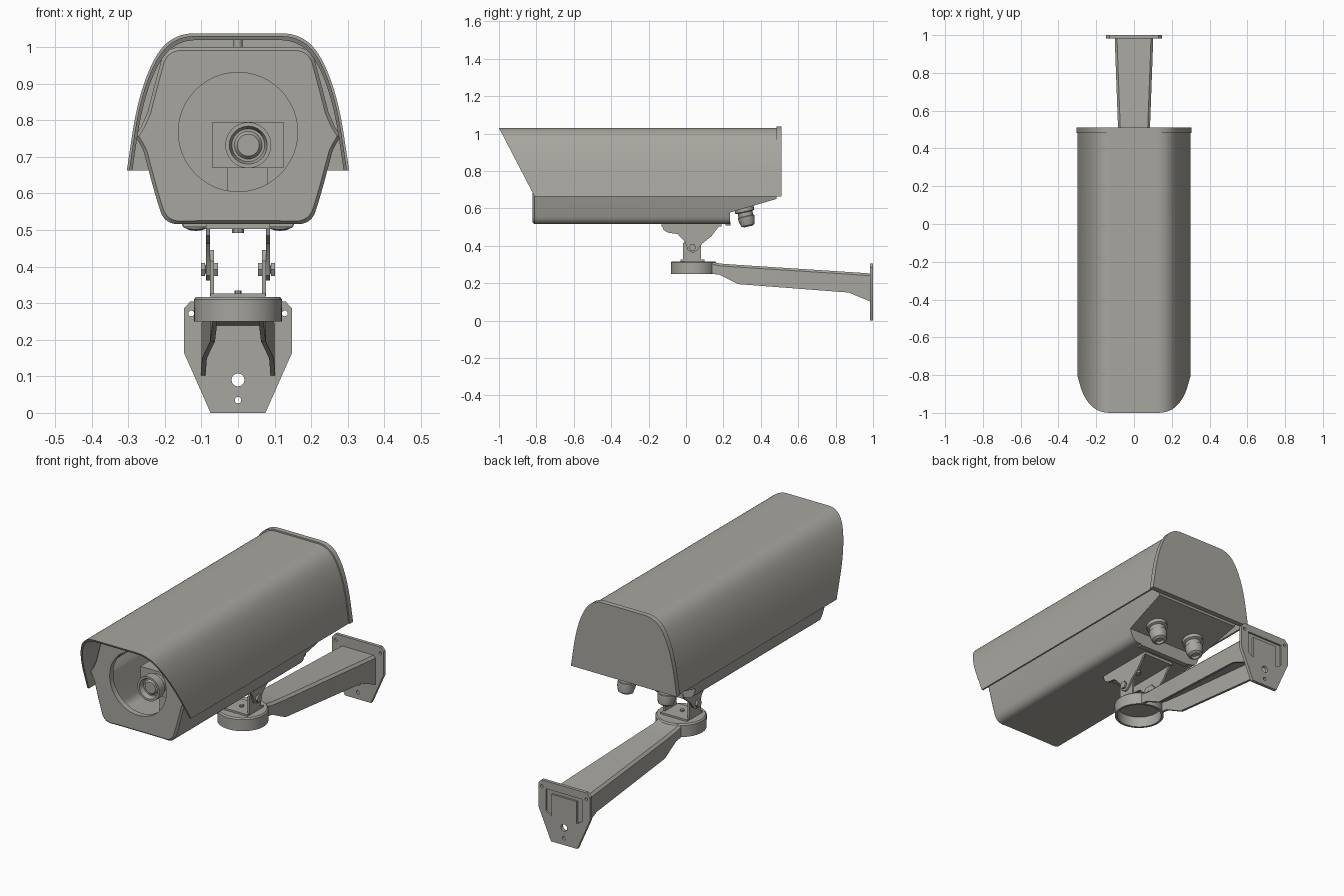
import bpy, bmesh, math
from mathutils import Vector

if "Cube" in bpy.data.objects:
    bpy.data.objects.remove(bpy.data.objects["Cube"])

grey = bpy.data.materials.new("warm grey")
grey.diffuse_color = (0.39, 0.38, 0.345, 1)
grey.use_nodes = True
grey.node_tree.nodes["Principled BSDF"].inputs["Base Color"].default_value = grey.diffuse_color


def finish(name, bm):
    bmesh.ops.recalc_face_normals(bm, faces=bm.faces)
    me = bpy.data.meshes.new(name)
    bm.to_mesh(me)
    bm.free()
    me.materials.append(grey)
    me.shade_smooth()
    me.set_sharp_from_angle(angle=math.radians(32))
    ob = bpy.data.objects.new(name, me)
    bpy.context.collection.objects.link(ob)
    return ob


def loft(name, rings):
    """Skin closed rings of points and cap both ends."""
    bm = bmesh.new()
    loops = [[bm.verts.new(p) for p in r] for r in rings]
    n = len(loops[0])
    for a, b in zip(loops, loops[1:]):
        for i in range(n):
            j = (i + 1) % n
            bm.faces.new((a[i], a[j], b[j], b[i]))
    bm.faces.new(loops[0])
    bm.faces.new(loops[-1])
    return finish(name, bm)


def place(axis, u, v, w):
    return {'x': (w, u, v), 'y': (u, w, v), 'z': (u, v, w)}[axis]


def prism(name, pts, axis, a, b):
    return loft(name, [[place(axis, u, v, w) for u, v in pts] for w in (a, b)])


def box(name, x0, x1, y0, y1, z0, z1):
    return prism(name, [(x0, y0), (x1, y0), (x1, y1), (x0, y1)], 'z', z0, z1)


def lathe(name, steps, origin, direction, sides=32):
    """Turn (radius, distance) steps around an axis."""
    q = Vector(direction).normalized().to_track_quat('Z', 'Y')
    o = Vector(origin)
    ang = [2 * math.pi * i / sides for i in range(sides)]
    return loft(name, [[o + q @ Vector((r * math.cos(t), r * math.sin(t), d)) for t in ang]
                       for r, d in steps])


def cut(ob, *cutters):
    for c in cutters:
        m = ob.modifiers.new("cut", 'BOOLEAN')
        m.operation, m.object, m.solver = 'DIFFERENCE', c, 'EXACT'
    bpy.context.view_layer.update()
    me = bpy.data.meshes.new_from_object(ob.evaluated_get(bpy.context.evaluated_depsgraph_get()))
    ob.modifiers.clear()
    ob.data = me
    me.shade_smooth()
    me.set_sharp_from_angle(angle=math.radians(32))
    for c in cutters:
        bpy.data.objects.remove(c)


def rounded(pts, times=3):
    """Corner cutting that keeps the end points."""
    for _ in range(times):
        out = [pts[0]]
        for (a, b), (c, d) in zip(pts, pts[1:]):
            out += [(.75 * a + .25 * c, .75 * b + .25 * d), (.25 * a + .75 * c, .25 * b + .75 * d)]
        pts = out + [pts[-1]]
    return pts


def mirror(half):
    return half + [(-x, z) for x, z in reversed(half)]


def scaled(pts, s, cz):
    return [(x * s, cz + (z - cz) * s) for x, z in pts]


# Sunshield hood with slanted front edge
arch = mirror(rounded([(.298, .663), (.27, .85), (.22, .98), (.16, 1.03), (.08, 1.03)]))
shell = arch + scaled(arch, .97, .663)[::-1]
loft("sunshield", [[(x, -1 + (1.03 - z) * .52, z) for x, z in shell],
                   [(x, .49, z) for x, z in shell]])
prism("sunshield_back_cap", scaled(arch, 1.02, .663), 'y', .483, .51)

# Camera housing: hollow, round window in front, sloped underside at the back
low = rounded([(.12, .517), (.2, .515), (.225, .59), (.258, .715)])
ridge = [(.268, .735), (.281, .757), (.265, .782)]
high = rounded([(.248, .82), (.222, .92), (.2, 1.0), (.11, 1.0)])
prof = mirror(low + ridge + high)
housing = loft("housing", [[(x, y, z) for x, z in scaled(prof, s, .757)]
                           for s, y in ((.965, -.82), (1, -.81), (1, .484))])
cut(housing,
    prism("cutter", scaled(prof, .92, .757), 'y', -.79, .2),
    lathe("cutter", [(.163, 0), (.163, .2)], (0, -.9, .768), (0, 1, 0), 48),
    prism("cutter", [(.235, .4), (.235, .578), (.49, .652), (.6, .652), (.6, .4)], 'x', -.5, .5))
box("housing_rear_lip", -.15, .15, .21, .238, .508, .53)
for y in (-.7, .3):
    lathe("sunshield_spacer", [(.012, 0), (.012, .035)], (0, y, .99), (0, 0, 1), 12)

# Camera and lens inside the window
box("camera_body", -.07, .125, -.7, -.3, .67, .795)
box("camera_mount", -.03, .08, -.6, -.4, .53, .67)
lathe("lens", [(.05, 0), (.05, .03), (.063, .04), (.063, .085), (.052, .085), (.045, .06),
               (.038, .06), (.03, .07)], (.028, -.69, .732), (0, -1, 0), 24)

# Cable glands under the sloped back
for x in (-.115, .115):
    lathe("cable_gland", [(.052, 0), (.052, .03), (.04, .034), (.04, .055), (.045, .058),
                          (.043, .08), (.036, .105), (.022, .112), (.018, .1)],
          (x, .308, .612), (0, .22, -.97), 20)

# Tilt bracket: upper saddle, lower fork and pivot bolts
box("saddle_plate", -.087, .087, -.13, .19, .503, .518)
box("fork_base", -.075, .075, -.03, .1, .314, .326)
saddle = [(-.13, .515), (-.12, .485), (-.096, .47), (-.045, .463), (-.005, .42), (.01, .375),
          (.035, .362), (.06, .375), (.085, .41), (.135, .45), (.165, .49), (.19, .515)]
fork = [(-.015, .32), (.08, .32), (.08, .415), (.055, .445), (.01, .445), (-.015, .415)]
for s in (-1, 1):
    prism("saddle_cheek", saddle, 'x', s * .077, s * .087)
    prism("fork_cheek", fork, 'x', s * .066, s * .0765)
    lathe("pivot_bolt", [(.02, 0), (.02, .012), (.012, .013), (.012, .034), (.02, .035), (.02, .046)],
          (s * .055, .034, .392), (s, 0, 0), 6)
lathe("saddle_screw", [(.016, 0), (.016, .014)], (0, .03, .506), (0, 0, -1), 8)
lathe("fork_screw", [(.01, 0), (.01, .012)], (0, .03, .323), (0, 0, 1), 8)

# Round arm head, open underneath
lathe("arm_head", [(.02, .305), (.108, .305), (.108, .25), (.12, .25), (.121, .31), (.115, .317), (.02, .317)],
      (0, .04, 0), (0, 0, 1), 40)
lathe("arm_head_centre", [(.021, .305), (.021, .317)], (0, .04, 0), (0, 0, 1), 16)

# Wall arm: tapering channel open at the bottom
rings = []
for y, top, bot, w in ((.14, .314, .25, .07), (.18, .305, .245, .07), (.28, .298, .195, .076),
                       (.87, .26, .15, .098), (.99, .252, .1, .102)):
    half = [(w - .013, top - .013), (w - .013, bot), (w, bot), (w, top - .012), (w - .012, top)]
    rings.append([(x, y, z) for x, z in mirror(half)])
loft("wall_arm", rings)

# Wall plate with screw holes and a recess behind the arm
plate = prism("wall_plate", mirror([(.075, 0), (.148, .165), (.148, .285), (.13, .305)]), 'y', .983, 1)
recess = mirror([(.072, .245), (.072, .13), (.105, .15), (.105, .265)])
cut(plate, prism("cutter", recess, 'y', .99, 1.1),
    *[lathe("cutter", [(r, 0), (r, .2)], (x, .9, z), (0, 1, 0), 12)
      for x, z, r in ((0, .09, .018), (0, .035, .009), (.128, .272, .008), (-.128, .272, .008))])
